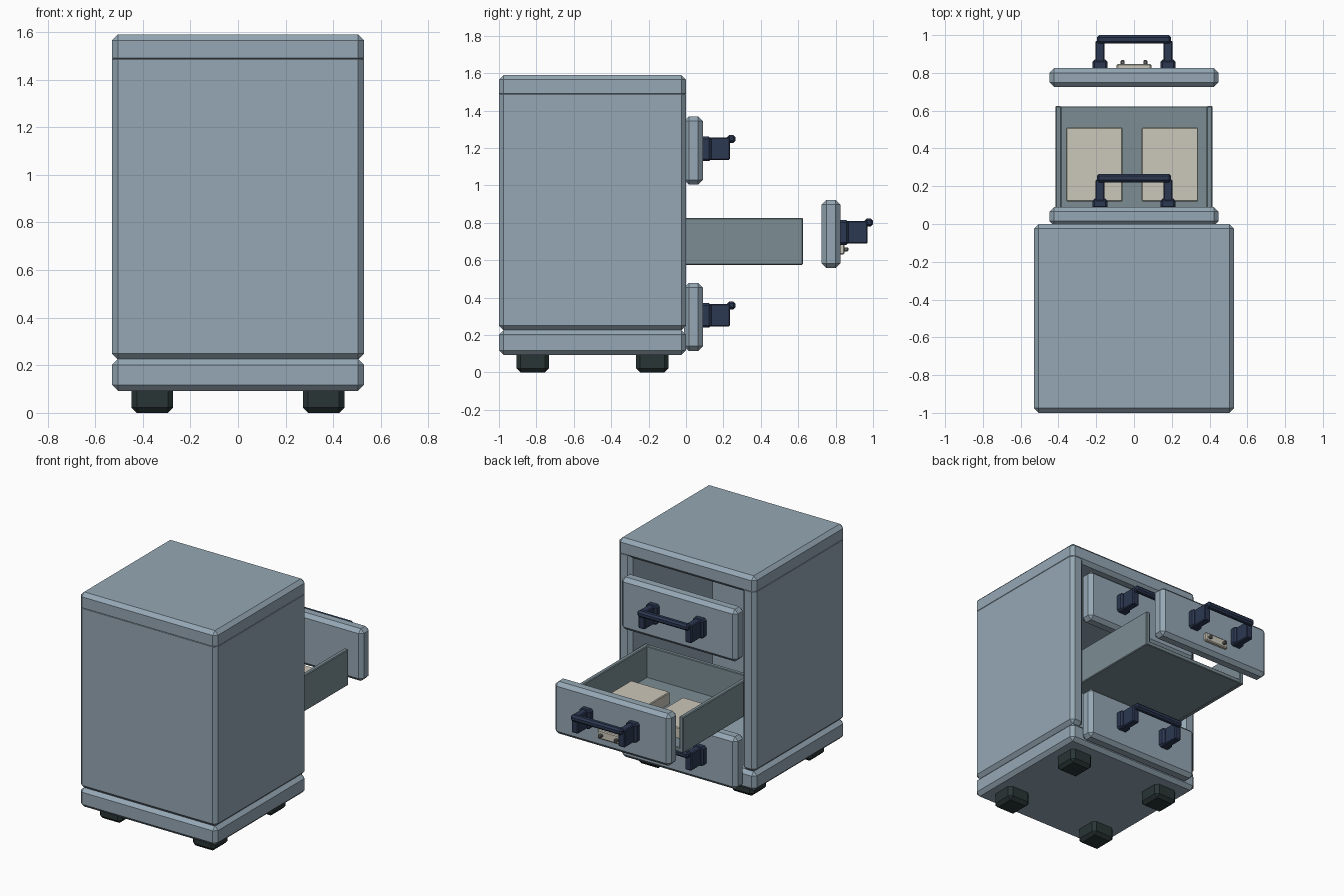
import bpy, bmesh

if "Cube" in bpy.data.objects:
    bpy.data.objects.remove(bpy.data.objects["Cube"])


def material(name, rgb):
    m = bpy.data.materials.new(name)
    m.diffuse_color = (*rgb, 1)
    m.use_nodes = True
    m.node_tree.nodes["Principled BSDF"].inputs["Base Color"].default_value = m.diffuse_color
    return m


STEEL = material("blue_grey_paint", (0.30, 0.39, 0.46))
INNER = material("inner_grey", (0.20, 0.27, 0.30))
NAVY = material("navy", (0.025, 0.04, 0.085))
RUBBER = material("rubber", (0.022, 0.035, 0.035))
PAPER = material("paper", (0.60, 0.57, 0.49))
METAL = material("screw_metal", (0.15, 0.16, 0.16))


def finish(bm, name, mat, bevel):
    """Chamfer the convex edges and turn the bmesh into an object."""
    bmesh.ops.recalc_face_normals(bm, faces=bm.faces)
    if bevel:
        edges = [e for e in bm.edges if e.is_convex]
        bmesh.ops.bevel(bm, geom=edges, offset=bevel, segments=1,
                        affect='EDGES', offset_type='OFFSET')
    me = bpy.data.meshes.new(name)
    bm.to_mesh(me)
    bm.free()
    me.materials.append(mat)
    ob = bpy.data.objects.new(name, me)
    bpy.context.collection.objects.link(ob)
    return ob


def box(name, x, y, z, mat, bevel=0.0):
    """Box from (min, max) ranges."""
    bm = bmesh.new()
    bmesh.ops.create_cube(bm, size=1)
    for v in bm.verts:
        for i, r in enumerate((x, y, z)):
            v.co[i] = r[1] if v.co[i] > 0 else r[0]
    return finish(bm, name, mat, bevel)


def extrude(name, points, direction, mat, bevel=0.0):
    """Closed profile pushed along a direction."""
    bm = bmesh.new()
    face = bm.faces.new([bm.verts.new(p) for p in points])
    new = bmesh.ops.extrude_face_region(bm, geom=[face], use_keep_orig=True)
    bmesh.ops.translate(bm, vec=direction,
                        verts=[g for g in new["geom"] if isinstance(g, bmesh.types.BMVert)])
    return finish(bm, name, mat, bevel)


# Cabinet shell: U-shaped plan, open towards +y
W, T, B = 0.53, 0.105, 0.025
plan = [(-W, 0), (-W, -1), (W, -1), (W, 0), (W - T, 0), (W - T, -0.9), (T - W, -0.9), (T - W, 0)]
extrude("cabinet_shell", [(x, y, 0.225) for x, y in plan], (0, 0, 1.285), STEEL, B)
box("cabinet_top", (-W, W), (-1, 0), (1.465, 1.59), STEEL, B)
box("cabinet_base", (-W, W), (-1, 0), (0.093, 0.227), STEEL, B)

# Feet
for y in (-0.82, -0.18):
    for x in (-0.36, 0.36):
        box("foot", (x - 0.087, x + 0.087), (y - 0.087, y + 0.087), (0, 0.12), RUBBER, 0.022)


# Drawer front with its handle
def drawer_front(label, y, zc):
    f = y + 0.1
    box(label + "_drawer_front", (-0.448, 0.448), (y, f), (zc - 0.182, zc + 0.182), STEEL, B)
    for x in (-0.18, 0.18):
        box(label + "_handle_foot", (x - 0.041, x + 0.041), (f - 0.01, f + 0.045),
            (zc - 0.058, zc + 0.074), NAVY, 0.012)
        box(label + "_handle_post", (x - 0.025, x + 0.025), (f - 0.005, f + 0.145),
            (zc - 0.052, zc + 0.07), NAVY, 0.006)
    box(label + "_handle_bar", (-0.197, 0.197), (f + 0.13, f + 0.175),
        (zc + 0.04, zc + 0.083), NAVY, 0.012)


drawer_front("upper", -0.01, 1.187)
drawer_front("middle", 0.725, 0.74)
drawer_front("lower", -0.01, 0.297)

# Open drawer tray: floor, two sides and back
Y0, Y1 = -0.15, 0.625
box("tray_floor", (-0.41, 0.41), (Y0, Y1 - 0.002), (0.577, 0.607), INNER, 0.004)
for s, side in ((-1, "left"), (1, "right")):
    xs = sorted((s * 0.385, s * 0.416))
    box(f"tray_{side}_side", xs, (Y0, Y1), (0.575, 0.826), INNER, 0.005)
box("tray_back", (-0.39, 0.39), (Y0, Y0 + 0.03), (0.58, 0.824), INNER, 0.004)

# Paper stacks in the tray
box("paper_stack_left", (-0.36, -0.06), (0.12, 0.51), (0.6, 0.68), PAPER, 0.005)
box("paper_stack_right", (0.04, 0.34), (0.12, 0.51), (0.6, 0.69), PAPER, 0.005)

# Label plate with two screws on the open drawer
box("label_plate", (-0.092, 0.092), (0.82, 0.847), (0.63, 0.69), PAPER, 0.006)
for x in (-0.06, 0.06):
    box("plate_screw", (x - 0.011, x + 0.011), (0.84, 0.868), (0.647, 0.669), METAL, 0.005)
